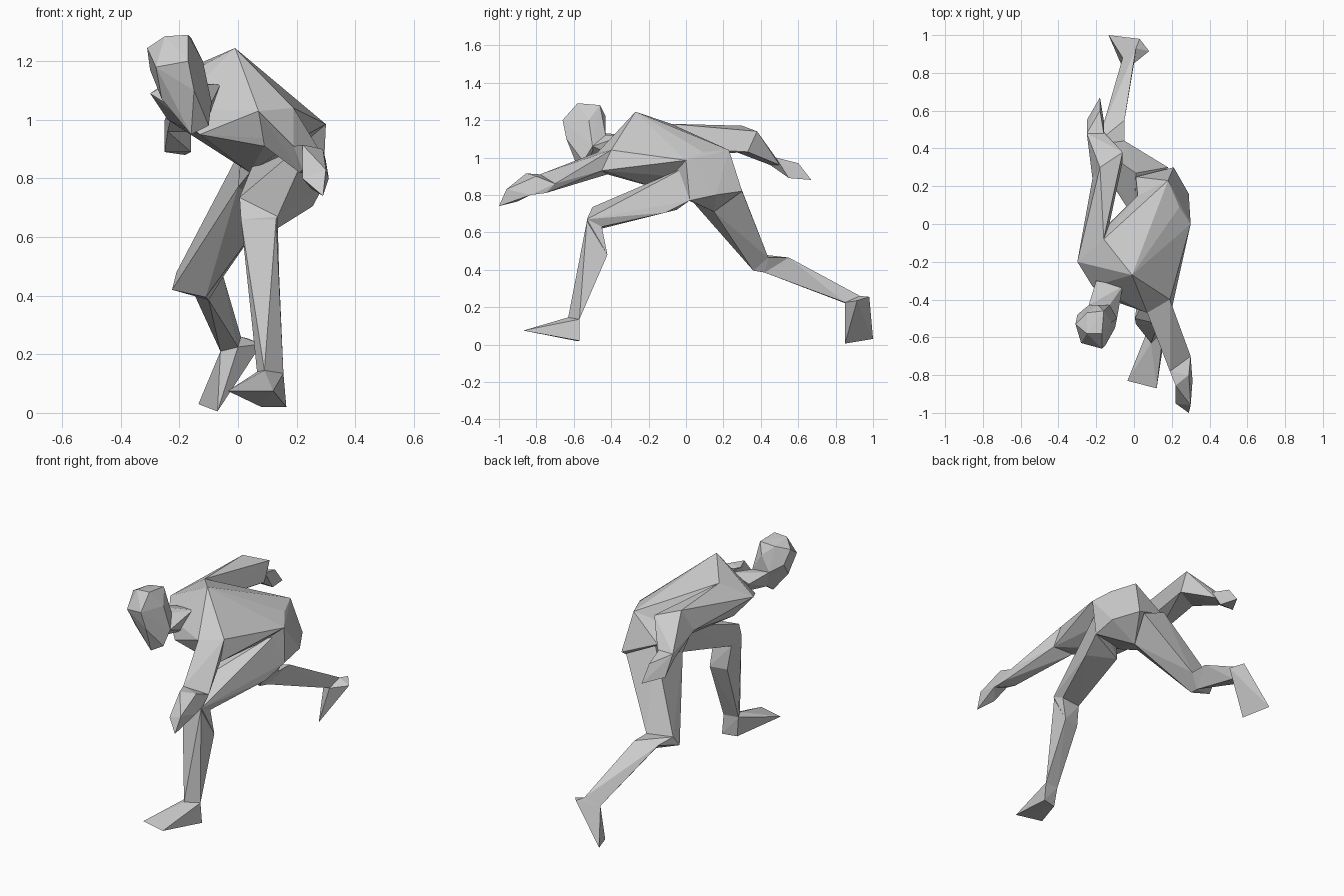
import bpy
import bmesh
from mathutils import Vector

default_cube = bpy.data.objects.get("Cube")
if default_cube:
    bpy.data.objects.remove(default_cube, do_unlink=True)


def make_material(name, value):
    """One flat colour, visible in the viewport and in a render."""
    material = bpy.data.materials.new(name)
    material.use_nodes = True
    colour = (value, value, value, 1)
    material.diffuse_color = colour
    shader = next(node for node in material.node_tree.nodes
                  if node.type == "BSDF_PRINCIPLED")
    shader.inputs["Base Color"].default_value = colour
    shader.inputs["Roughness"].default_value = .8
    return material


clay = make_material("plain grey clay", .6)


def faceted_part(name, *rings):
    """Wrap the corner points of neighbouring rings in one flat-faced solid."""
    bm = bmesh.new()
    corners = {tuple(point) for ring in rings for point in ring}
    for point in sorted(corners):
        bm.verts.new(Vector(point))
    bmesh.ops.convex_hull(bm, input=list(bm.verts))
    loose = [vert for vert in bm.verts if not vert.link_faces]
    bmesh.ops.delete(bm, geom=loose, context="VERTS")
    bmesh.ops.recalc_face_normals(bm, faces=list(bm.faces))
    mesh = bpy.data.meshes.new(name)
    bm.to_mesh(mesh)
    bm.free()
    mesh.materials.append(clay)
    part = bpy.data.objects.new(name, mesh)
    bpy.context.scene.collection.objects.link(part)
    return part


def chain(names, rings):
    """Build a limb: each named segment spans two neighbouring rings."""
    for name, start, end in zip(names, rings, rings[1:]):
        faceted_part(name, start, end)


# Torso, leaning forward and twisted to its right
upper_back = [(-.01, -.27, 1.245), (-.16, -.08, 1.18)]
right_shoulder = [(-.3, -.2, 1.09), (-.16, -.08, 1.18),
                  (-.24, -.1, 1.0), (-.13, 0, 1.05)]
left_shoulder = [(.07, -.47, 1.03), (.19, -.4, 1.04),
                 (.2, -.45, .93), (.09, -.42, .91)]
chest = [(-.13, -.4, .95), (-.22, -.33, 1.04), (.05, -.25, .87)]
waist = [(.3, 0, .985), (.24, .09, 1.03), (.18, .23, 1.04),
         (.04, -.1, .82), (.02, .15, .98), (.2, -.08, .9)]
faceted_part("torso", upper_back, right_shoulder, left_shoulder, chest, waist)

# Pelvis
seat = [(.29, .02, .77), (.29, .16, .8), (.21, .3, .82),
        (.12, .15, .71), (0, .03, .77), (.01, .25, .9)]
faceted_part("pelvis", waist, seat)

# Left leg, reaching forward
left_hip = [(.06, -.08, .87), (.2, -.1, .89), (.255, -.11, .705),
            (.08, -.05, .72), (.29, .02, .77), (.26, 0, .95)]
left_knee = [(.005, -.5, .735), (.135, -.53, .67),
             (.135, -.45, .63), (.02, -.45, .62)]
left_calf = [(.01, -.53, .66), (.13, -.53, .66),
             (.14, -.42, .48), (.04, -.44, .48)]
left_ankle = [(.09, -.63, .145), (.155, -.57, .135), (.065, -.58, .14)]
left_sole = [(-.035, -.83, .075), (.12, -.87, .075),
             (.165, -.57, .02), (.08, -.59, .02)]
chain(["left_thigh", "left_knee", "left_shin", "left_foot"],
      [left_hip, left_knee, left_calf, left_ankle, left_sole])

# Right leg, trailing behind
right_hip = [(0, .03, .77), (.12, .15, .71), (.18, .3, .82), (.01, .27, .9)]
right_knee = [(-.225, .38, .42), (-.11, .36, .395),
              (-.05, .44, .465), (-.21, .42, .48)]
right_calf = [(-.05, .55, .465), (-.17, .5, .45), (-.1, .42, .385)]
right_ankle = [(-.06, .88, .21), (0, .85, .225), (.01, .93, .26)]
right_sole = [(.08, .915, .235), (.03, .98, .255),
              (-.135, 1, .03), (-.07, .85, .005)]
chain(["right_thigh", "right_knee", "right_shin", "right_foot"],
      [right_hip, right_knee, right_calf, right_ankle, right_sole])

# Left arm, stretched forward
left_wrist = [(.19, -.78, .91), (.3, -.7, .86),
              (.3, -.75, .81), (.21, -.77, .82)]
left_palm = [(.22, -.855, .915), (.29, -.8, .9),
             (.31, -.83, .8), (.22, -.83, .83)]
left_fingers = [(.3, -.96, .83), (.29, -1, .74),
                (.22, -.95, .8), (.25, -.9, .765)]
chain(["left_arm", "left_wrist", "left_hand"],
      [left_shoulder, left_wrist, left_palm, left_fingers])

# Right arm, swung back with a bent elbow
right_elbow = [(-.18, .3, 1.17), (-.06, .38, 1.14),
               (-.06, .33, 1.03), (-.22, .24, 1.04)]
right_wrist = [(-.25, .48, 1.0), (-.16, .48, 1.0),
               (-.17, .5, .96), (-.24, .45, .96)]
right_fingers = [(-.18, .6, .97), (-.18, .67, .88),
                 (-.25, .55, .89), (-.16, .55, .89)]
chain(["right_upper_arm", "right_forearm", "right_hand"],
      [right_shoulder, right_elbow, right_wrist, right_fingers])

# Neck and head, turned down and to the right
nape = [(-.13, -.43, 1.12), (-.24, -.43, 1.13),
        (-.17, -.51, 1.0), (-.09, -.5, 1.06)]
neck_base = [(-.06, -.33, 1.12), (-.2, -.3, 1.1), (-.1, -.36, 1.0)]
crown = [(-.25, -.58, 1.285), (-.17, -.58, 1.29), (-.16, -.46, 1.28),
         (-.25, -.47, 1.27), (-.31, -.53, 1.245)]
brow = [(-.28, -.63, 1.18), (-.17, -.66, 1.2), (-.12, -.52, 1.2),
        (-.3, -.48, 1.17), (-.19, -.43, 1.22)]
jaw = [(-.26, -.58, 1.07), (-.15, -.64, 1.1), (-.16, -.58, .95),
       (-.1, -.55, .98)]
faceted_part("neck", neck_base, nape)
faceted_part("head", crown, brow, jaw, nape)
